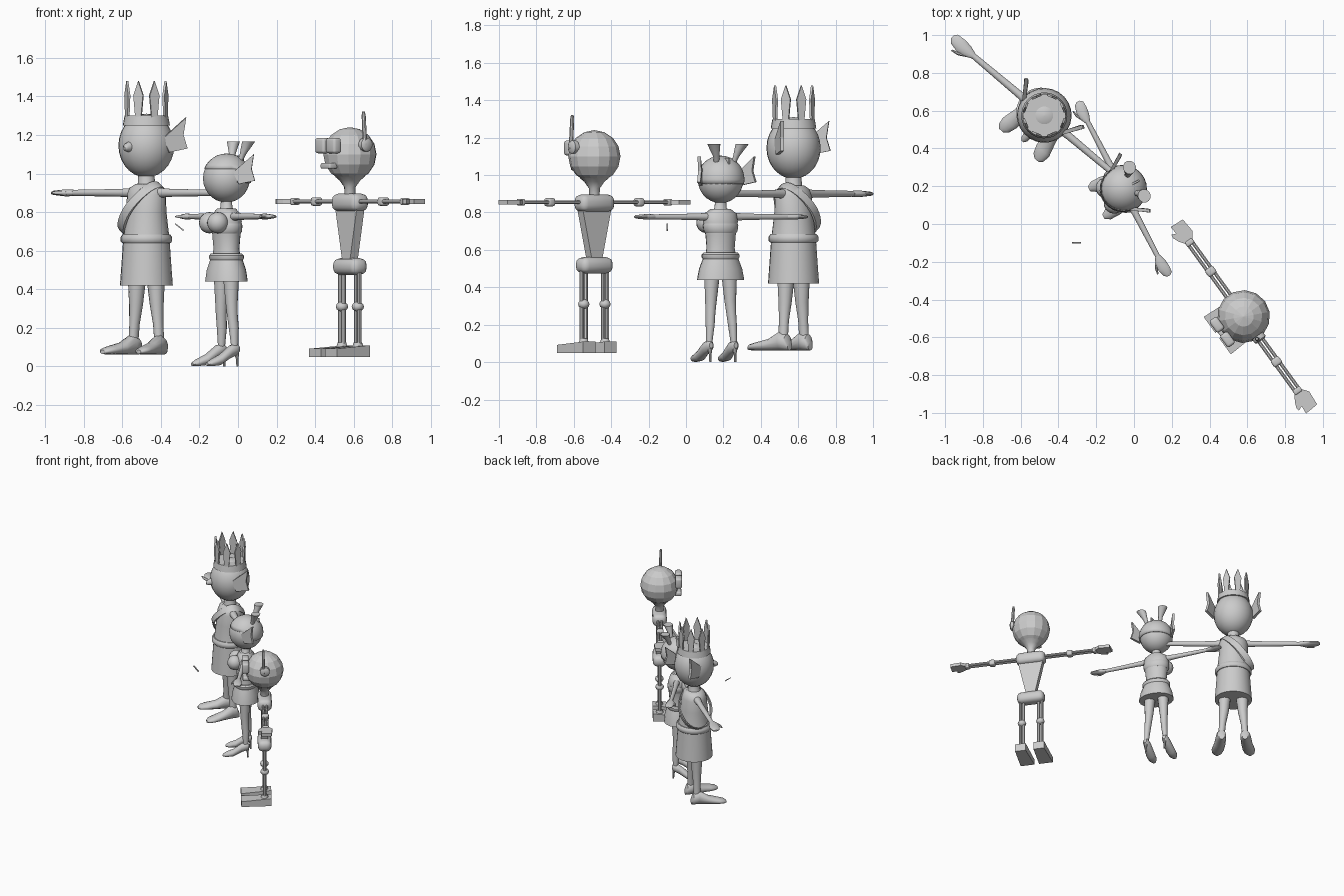
import bpy, bmesh, math
from mathutils import Matrix, Vector

grey = bpy.data.materials.new("plain grey")
grey.diffuse_color = (0.6, 0.6, 0.6, 1)
PLACE = Matrix()


def finish(name, bm, mirror=False, smooth=40):
    """Mirror across local x if asked, shade, and place in the current figure."""
    if mirror:
        dup = bmesh.ops.duplicate(bm, geom=bm.verts[:] + bm.edges[:] + bm.faces[:])
        for v in dup["geom"]:
            if isinstance(v, bmesh.types.BMVert):
                v.co.x *= -1
    bmesh.ops.recalc_face_normals(bm, faces=bm.faces[:])
    me = bpy.data.meshes.new(name)
    bm.to_mesh(me)
    bm.free()
    me.materials.append(grey)
    if smooth:
        for p in me.polygons:
            p.use_smooth = True
        me.set_sharp_from_angle(angle=math.radians(smooth))
    ob = bpy.data.objects.new(name, me)
    ob.matrix_world = PLACE
    bpy.context.collection.objects.link(ob)
    return ob


def loft(name, axis, rings, seg=16, mirror=False, smooth=40):
    """Elliptical rings (t, centre a, centre b, radius a, radius b) along an axis."""
    bm = bmesh.new()
    loops = []
    for t, ca, cb, ra, rb in rings:
        loop = []
        for i in range(seg):
            w = 2 * math.pi * (i + 0.5) / seg
            a, b = ca + ra * math.cos(w), cb + rb * math.sin(w)
            loop.append(bm.verts.new({"z": (a, b, t), "x": (t, a, b), "y": (a, t, b)}[axis]))
        loops.append(loop)
    for p, q in zip(loops, loops[1:]):
        for i in range(seg):
            j = (i + 1) % seg
            bm.faces.new((p[i], p[j], q[j], q[i]))
    bm.faces.new(loops[0])
    bm.faces.new(loops[-1])
    return finish(name, bm, mirror, smooth)


def turned(name, profile, **kw):
    """Upright body part from (z, rx, ry) sections."""
    return loft(name, "z", [(z, 0, 0, a, b) for z, a, b in profile], **kw)


def ball(name, c, r, rz, seg=20, rows=12, **kw):
    rings = []
    for i in range(rows + 1):
        w = math.pi * i / rows
        s = max(math.sin(w), 0.02) * r
        rings.append((c[2] - rz * math.cos(w), c[0], c[1], s, s))
    return loft(name, "z", rings, seg, **kw)


def plate(name, pts, depth, mirror=False, smooth=0):
    """Outline extruded by a depth vector."""
    bm = bmesh.new()
    d = Vector(depth)
    a = [bm.verts.new(Vector(p) - d / 2) for p in pts]
    b = [bm.verts.new(Vector(p) + d / 2) for p in pts]
    bm.faces.new(a)
    bm.faces.new(b)
    for i in range(len(a)):
        j = (i + 1) % len(a)
        bm.faces.new((a[i], a[j], b[j], b[i]))
    return finish(name, bm, mirror, smooth)


def block(name, c, size, bevel=0.0, mirror=False):
    bm = bmesh.new()
    bmesh.ops.create_cube(bm, size=1, matrix=Matrix.Translation(c) @ Matrix.Diagonal((*size, 1)))
    if bevel:
        bmesh.ops.bevel(bm, geom=bm.edges[:], offset=bevel, segments=3, profile=0.5, affect="EDGES")
    return finish(name, bm, mirror)


def ears(c, s):
    pts = [(0.125, -0.02, 0.03), (0.195, 0.085, 0.14), (0.185, 0.075, 0.05),
           (0.2, 0.09, -0.02), (0.145, 0.01, -0.04)]
    plate("pointed_ears", [(x * s, y * s, c + z * s) for x, y, z in pts],
          (0.017 * s, -0.011 * s, 0), mirror=True)


def arms(z, start, wrist, tip, r):
    """Arms held sideways with mitten hands and thumbs toward the front."""
    n = tip - wrist
    loft("arms", "x", [(start, 0, z, r * 1.5, r * 1.4), (start + 0.09, 0, z, r * 1.1, r * 1.1),
                       (wrist, 0, z, r * 0.85, r * 0.85)], 12, True)
    loft("hands", "x", [(wrist, 0, z, r * 0.9, r * 0.85), (wrist + n * 0.3, -0.003, z, r * 1.9, r),
                        (wrist + n * 0.6, 0, z, r * 2, r * 0.8), (wrist + n * 0.9, 0.004, z, r * 1.6, r * 0.6),
                        (tip, 0.005, z, r * 0.6, r * 0.3)], 12, True)
    loft("thumbs", "x", [(wrist + n * 0.2, -r * 1.2, z, r * 0.5, r * 0.6),
                         (wrist + n * 0.45, -r * 2.2, z, r * 0.55, r * 0.55),
                         (wrist + n * 0.72, -r * 2.7, z, r * 0.25, r * 0.25)], 8, True)


def place(x, y, deg):
    global PLACE
    PLACE = Matrix.Translation((x, y, 0)) @ Matrix.Rotation(math.radians(deg), 4, "Z")


# ---- Crowned figure ----
place(-0.475, 0.575, -40)
ball("crowned_head", (0, 0, 1.145), 0.145, 0.165, 24, 14)
loft("nose", "y", [(-0.13, 0, 1.14, 0.025, 0.03), (-0.165, 0, 1.135, 0.02, 0.02),
                   (-0.18, 0, 1.13, 0.008, 0.008)], 10)
ears(1.15, 1.0)
turned("crown_band", [(1.25, 0.122, 0.122), (1.262, 0.12, 0.12), (1.3, 0.113, 0.113)], seg=24)
for k in range(8):  # crown points
    w = math.radians(40 + 22.5 + 45 * k)
    out, side = Vector((math.cos(w), math.sin(w), 0)), Vector((-math.sin(w), math.cos(w), 0))
    shape = [(-0.016, 1.29), (0.016, 1.29), (0.027, 1.405), (0, 1.48), (-0.027, 1.405)]
    plate("crown_point", [out * 0.107 + side * s + Vector((0, 0, z)) for s, z in shape], out * 0.012)
turned("neck", [(0.92, 0.06, 0.055), (0.95, 0.045, 0.045), (1.0, 0.042, 0.042)])
turned("tunic_top", [(0.64, 0.125, 0.122), (0.7, 0.118, 0.112), (0.8, 0.107, 0.1), (0.89, 0.108, 0.09),
                     (0.925, 0.095, 0.078), (0.945, 0.06, 0.055)], seg=24)
turned("belt", [(0.64, 0.127, 0.125), (0.65, 0.135, 0.133), (0.67, 0.135, 0.133), (0.685, 0.125, 0.122)], seg=24)
turned("tunic_skirt", [(0.42, 0.138, 0.136), (0.53, 0.13, 0.128), (0.645, 0.122, 0.12)], seg=24)
# Sash running from one shoulder to the opposite hip
bm = bmesh.new()
sash = []
for i in range(32):
    w = 2 * math.pi * i / 32
    x, z, y = -0.025 + 0.1 * math.cos(w), 0.815 + 0.13 * math.cos(w), 0.114 * math.sin(w)
    if math.cos(w) > 0:
        y *= 1 - 0.12 * math.cos(w)
    sash.append([bm.verts.new((x * k - 0.8 * h, y * k, z + 0.6 * h))
                 for k, h in ((1, -0.026), (1.08, -0.024), (1.08, 0.024), (1, 0.026))])
for i in range(32):
    p, q = sash[i], sash[(i + 1) % 32]
    for j in range(4):
        bm.faces.new((p[j], p[(j + 1) % 4], q[(j + 1) % 4], q[j]))
finish("sash", bm)
arms(0.9, 0.08, 0.49, 0.64, 0.019)
loft("legs", "z", [(0.44, 0.064, 0, 0.046, 0.046), (0.32, 0.07, 0, 0.036, 0.036), (0.22, 0.08, 0, 0.026, 0.028),
                   (0.12, 0.088, 0, 0.024, 0.028)], 14, True)
loft("shoes", "y", [(0.045, 0.086, 0.085, 0.02, 0.022), (0.03, 0.087, 0.105, 0.034, 0.043),
                    (-0.01, 0.09, 0.115, 0.038, 0.053), (-0.08, 0.1, 0.094, 0.042, 0.032),
                    (-0.15, 0.115, 0.085, 0.046, 0.023), (-0.19, 0.12, 0.08, 0.036, 0.017),
                    (-0.208, 0.122, 0.075, 0.015, 0.01)], 14, True)

# ---- Figure in high heels ----
place(-0.06, 0.185, -62.5)
ball("smaller_head", (0, 0, 0.975), 0.122, 0.125, 24, 14)
bm = bmesh.new()  # hair cap, open over the face
bmesh.ops.create_uvsphere(bm, u_segments=24, v_segments=16, radius=1)
cut = [f for f in bm.faces if f.calc_center_median().z < (0.4 if f.calc_center_median().y < -0.1 else -0.25)]
bmesh.ops.delete(bm, geom=cut, context="FACES")
bmesh.ops.transform(bm, matrix=Matrix.Translation((0, 0.002, 0.977)) @ Matrix.Diagonal((0.127, 0.127, 0.127, 1)),
                    verts=bm.verts[:])
hair = finish("hair_cap", bm)
mod = hair.modifiers.new("thickness", "SOLIDIFY")
mod.thickness = 0.006
block("hair_parting", (0, 0.05, 1.075), (0.01, 0.1, 0.035), 0.003)
ears(0.98, 0.86)
loft("hair_bunches", "z", [(1.06, 0.05, 0.05, 0.014, 0.014), (1.1, 0.06, 0.065, 0.017, 0.017),
                           (1.165, 0.085, 0.085, 0.036, 0.034)], 12, True)
turned("slim_neck", [(0.8, 0.055, 0.045), (0.825, 0.034, 0.03), (0.88, 0.028, 0.028)])
turned("bodice", [(0.56, 0.088, 0.07), (0.61, 0.078, 0.064), (0.68, 0.084, 0.07), (0.75, 0.097, 0.075),
                  (0.795, 0.09, 0.062), (0.82, 0.055, 0.045)], seg=20)
turned("bodice_band", [(0.69, 0.086, 0.071), (0.7, 0.094, 0.077), (0.73, 0.099, 0.079), (0.74, 0.096, 0.075)], seg=20)
ball("bust", (0.046, -0.075, 0.745), 0.055, 0.055, 16, 10, mirror=True)
turned("waistband", [(0.55, 0.098, 0.08), (0.56, 0.105, 0.086), (0.575, 0.105, 0.086), (0.585, 0.096, 0.077)], seg=20)
turned("short_skirt", [(0.44, 0.132, 0.105), (0.5, 0.12, 0.097), (0.56, 0.096, 0.078)], seg=20)
arms(0.777, 0.065, 0.4, 0.52, 0.016)
loft("slim_legs", "z", [(0.46, 0.052, 0, 0.042, 0.042), (0.33, 0.058, 0, 0.032, 0.032), (0.27, 0.062, 0.002, 0.027, 0.029),
                        (0.2, 0.067, 0.008, 0.024, 0.027), (0.09, 0.075, 0.01, 0.016, 0.018)], 12, True)
loft("heeled_shoes", "y", [(0.035, 0.075, 0.09, 0.012, 0.015), (0.02, 0.075, 0.088, 0.023, 0.03),
                           (-0.02, 0.077, 0.076, 0.028, 0.034), (-0.08, 0.08, 0.034, 0.034, 0.028),
                           (-0.13, 0.082, 0.02, 0.032, 0.019), (-0.158, 0.083, 0.012, 0.014, 0.009)], 12, True)
loft("stiletto_heels", "z", [(0, 0.075, 0.026, 0.006, 0.006), (0.04, 0.075, 0.024, 0.007, 0.007),
                             (0.085, 0.075, 0.018, 0.016, 0.016)], 8, True)

# ---- Robot ----
place(0.58, -0.49, -54)
ball("robot_head", (0, 0, 1.1), 0.14, 0.14, 14, 8, smooth=0)
turned("robot_neck", [(0.88, 0.028, 0.028), (0.93, 0.03, 0.03), (0.965, 0.055, 0.055), (0.985, 0.08, 0.08)], seg=12)
block("goggle_eyes", (0.048, -0.14, 1.145), (0.078, 0.05, 0.08), 0.014, True)
block("mouth_box", (0, -0.135, 1.04), (0.085, 0.05, 0.03), 0.008)
loft("ear_disc", "x", [(0.125, 0, 1.15, 0.036, 0.036), (0.15, 0, 1.15, 0.036, 0.036), (0.158, 0, 1.15, 0.024, 0.024)], 12)
loft("antenna", "z", [(1.14, 0.148, -0.01, 0.012, 0.012), (1.3, 0.138, -0.012, 0.011, 0.011),
                      (1.322, 0.137, -0.012, 0.007, 0.007)], 8)
block("shoulder_block", (0, 0, 0.85), (0.22, 0.105, 0.092), 0.035)
block("hip_block", (0, 0, 0.518), (0.205, 0.1, 0.086), 0.035)
plate("tapered_torso", [(-0.095, 0, 0.82), (0.095, 0, 0.82), (0.032, 0, 0.54), (-0.032, 0, 0.54)], (0, 0.05, 0))
for off in (-0.013, 0.013):  # twin bars of the limbs
    loft("arm_bar", "x", [(0.09, off, 0.855, 0.01, 0.01), (0.5, off, 0.855, 0.01, 0.01)], 8, True)
    loft("leg_bar", "z", [(0.09, 0.07 + off, 0, 0.011, 0.013), (0.5, 0.07 + off, 0, 0.011, 0.013)], 8, True)
block("elbows", (0.295, 0, 0.855), (0.045, 0.052, 0.044), 0.012, True)
block("wrists", (0.485, 0, 0.855), (0.03, 0.046, 0.036), 0.008, True)
ball("knees", (0.07, 0, 0.31), 0.032, 0.026, 10, 6, mirror=True)
turned_ankle = [(0.09, 0.07, 0, 0.032, 0.032), (0.125, 0.07, 0, 0.022, 0.022)]
loft("ankles", "z", turned_ankle, 10, True)
hand = [(0.49, 0.022), (0.525, 0.048), (0.605, 0.042), (0.61, -0.034), (0.565, -0.03),
        (0.575, -0.055), (0.555, -0.058), (0.525, -0.046), (0.49, -0.022)]
plate("plate_hands", [(x, y, 0.855) for x, y in hand], (0, 0, 0.024), mirror=True)
bm = bmesh.new()  # wedge feet, wider at the toe
bmesh.ops.create_cube(bm, size=1)
for v in bm.verts:
    toe = v.co.y < 0
    v.co = Vector((0.07 + v.co.x * (0.105 if toe else 0.08), -0.172 if toe else 0.05,
                   0.05 if v.co.z < 0 else (0.092 if toe else 0.11)))
finish("robot_feet", bm, True, 0)

# ---- Small loose rod ----
PLACE = Matrix()
plate("loose_rod", [(-0.328, -0.1, 0.738), (-0.324, -0.1, 0.742), (-0.28, -0.1, 0.708), (-0.284, -0.1, 0.702)],
      (0, 0.009, 0))
